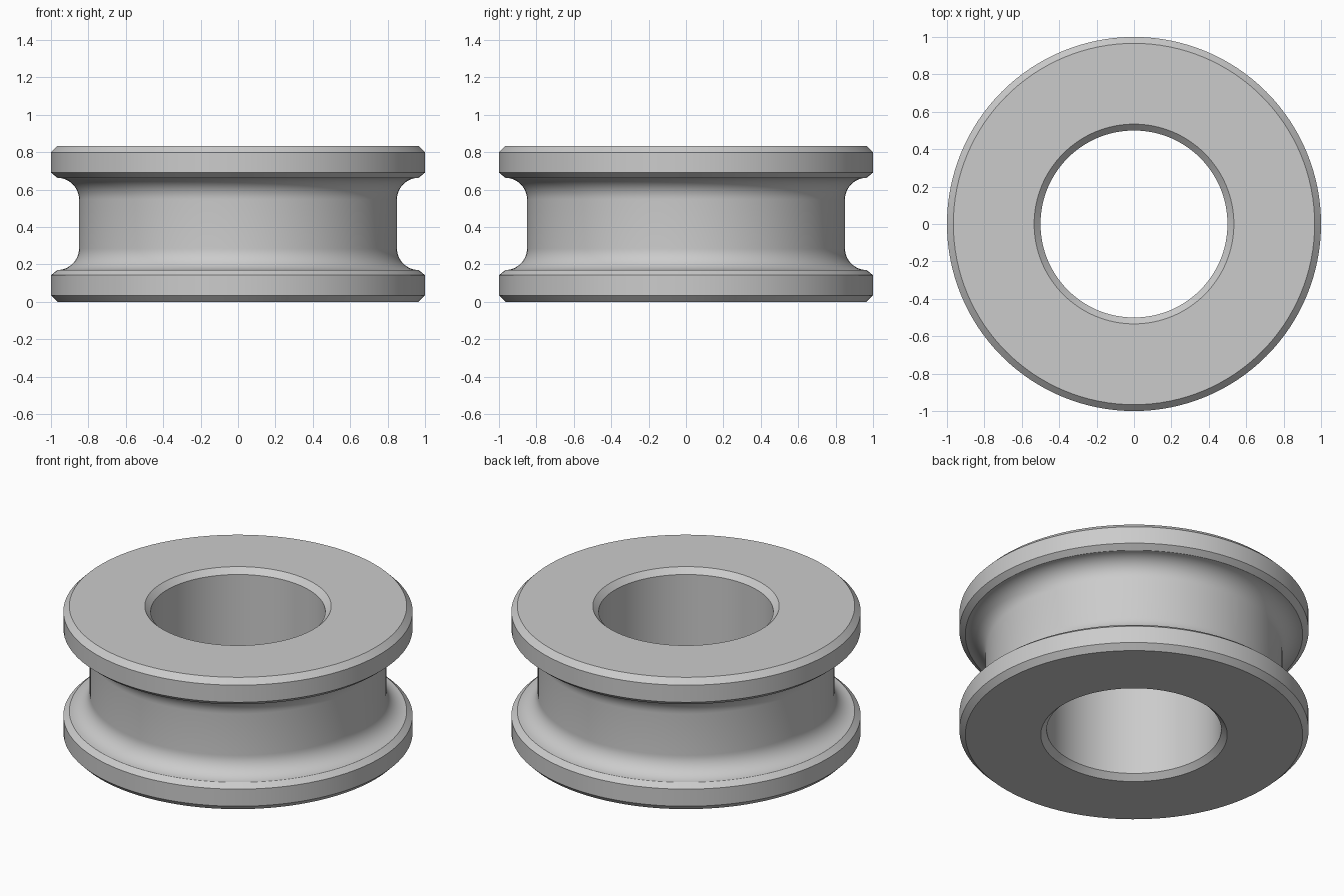
import bpy, bmesh, math

cube = bpy.data.objects.get("Cube")
if cube:
    bpy.data.objects.remove(cube, do_unlink=True)

HEIGHT, RIM, BORE, CORE = 0.833, 1.0, 0.5, 0.85
CHAMFER, FLANGE, SEGMENTS = 0.034, 0.17, 128

grey = bpy.data.materials.new("plain grey")
grey.use_nodes = True
colour = (0.6, 0.6, 0.6, 1)
grey.diffuse_color = colour
grey.node_tree.nodes["Principled BSDF"].inputs["Base Color"].default_value = colour

# Lower half of the section: bore, chamfered flange, fillet into the groove
edge = RIM - CHAMFER
half = [(BORE, CHAMFER), (BORE + CHAMFER, 0), (edge, 0), (RIM, CHAMFER),
        (RIM, FLANGE - 0.028)]
fillet = edge - CORE
for i in range(13):
    a = math.pi / 2 * i / 12
    half.append((edge - fillet * math.sin(a), FLANGE + fillet * (1 - math.cos(a))))

# Mirror the section to the upper half and revolve it
profile = half + [(r, HEIGHT - z) for r, z in reversed(half)]
bm = bmesh.new()
rings = []
for s in range(SEGMENTS):
    a = math.tau * s / SEGMENTS
    rings.append([bm.verts.new((r * math.cos(a), r * math.sin(a), z)) for r, z in profile])
n = len(profile)
for s, ring in enumerate(rings):
    after = rings[(s + 1) % SEGMENTS]
    for i in range(n):
        j = (i + 1) % n
        bm.faces.new((ring[i], after[i], after[j], ring[j]))
bmesh.ops.recalc_face_normals(bm, faces=bm.faces)
mesh = bpy.data.meshes.new("grooved_ring")
bm.to_mesh(mesh)
bm.free()
mesh.materials.append(grey)

ring_object = bpy.data.objects.new("grooved_ring", mesh)
bpy.context.collection.objects.link(ring_object)
bpy.context.view_layer.objects.active = ring_object
ring_object.select_set(True)
bpy.ops.object.shade_smooth_by_angle(angle=math.radians(25))
